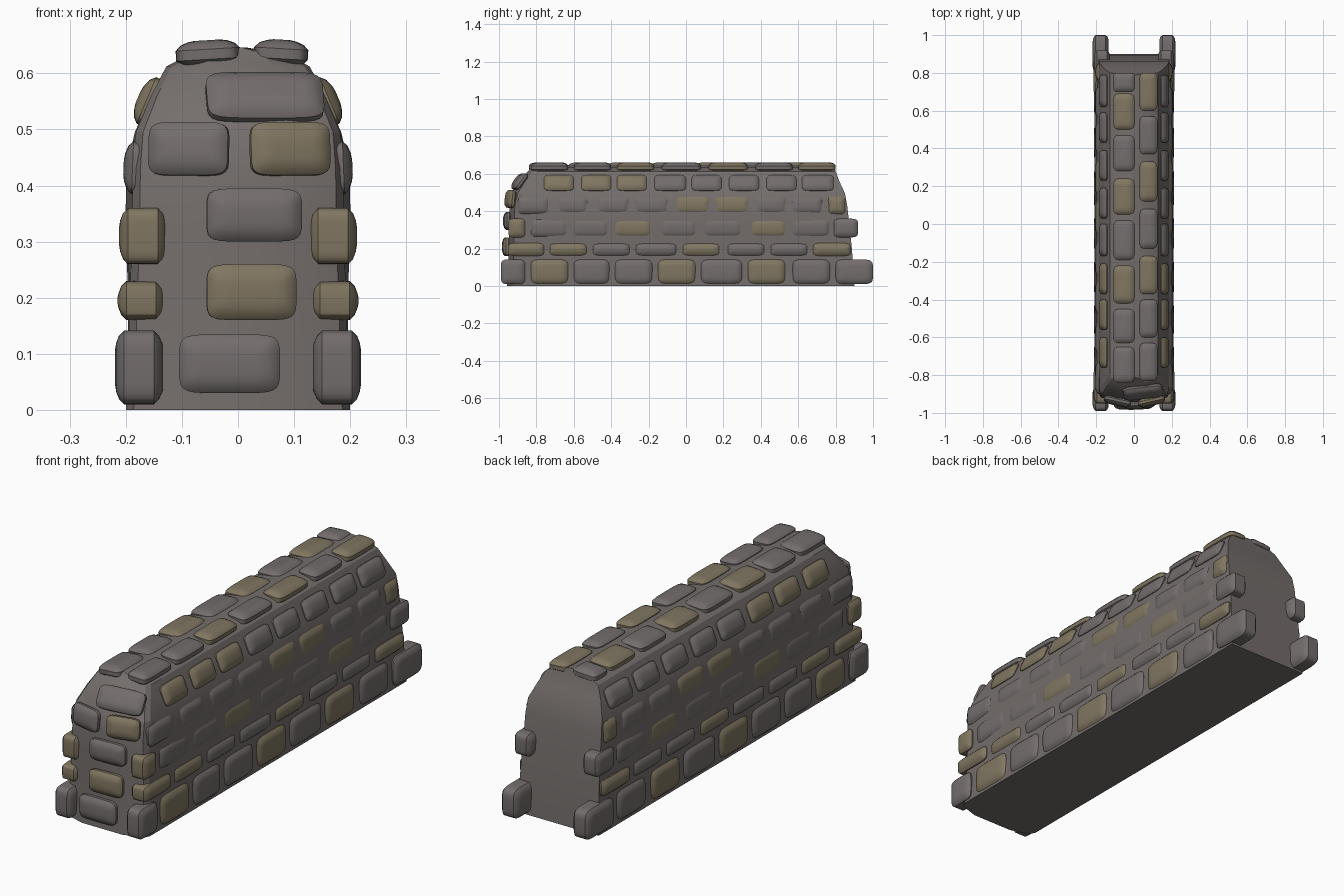
import bpy, bmesh, math
from mathutils import Vector

if "Cube" in bpy.data.objects:
    bpy.data.objects.remove(bpy.data.objects["Cube"])


def material(name, rgb):
    m = bpy.data.materials.new(name)
    m.diffuse_color = (*rgb, 1)
    m.use_nodes = True
    m.node_tree.nodes["Principled BSDF"].inputs["Base Color"].default_value = m.diffuse_color
    return m


MORTAR = material("mortar grey", (0.175, 0.155, 0.148))
GREY = material("stone grey", (0.172, 0.153, 0.150))
TAN = material("stone tan", (0.215, 0.180, 0.118))


def finish(name, bm, mats, angle=30):
    bmesh.ops.recalc_face_normals(bm, faces=bm.faces)
    me = bpy.data.meshes.new(name)
    bm.to_mesh(me)
    bm.free()
    ob = bpy.data.objects.new(name, me)
    bpy.context.collection.objects.link(ob)
    for m in mats:
        me.materials.append(m)
    bpy.ops.object.select_all(action='DESELECT')
    ob.select_set(True)
    bpy.context.view_layer.objects.active = ob
    bpy.ops.object.shade_smooth_by_angle(angle=math.radians(angle))
    return ob


def loft(bm, rings, mat=0):
    rows = [[bm.verts.new(p) for p in r] for r in rings]
    n = len(rows[0])
    faces = [bm.faces.new(rows[0][::-1]), bm.faces.new(rows[-1])]
    for a, b in zip(rows, rows[1:]):
        for i in range(n):
            j = (i + 1) % n
            faces.append(bm.faces.new((a[i], a[j], b[j], b[i])))
    for f in faces:
        f.material_index = mat


def stone(bm, face, normal, u, su, sv, thick, tan):
    """Rounded pillow stone; face is the centre of its outer surface."""
    n = Vector(normal).normalized()
    u = Vector(u).normalized()
    v = n.cross(u)
    c = Vector(face)
    dome = 0.007
    ch = min(0.009, thick * 0.25)
    # (inset from the outline, depth below the outer surface)
    layers = [(0.025, thick), (ch, thick - dome), (0, thick - dome - ch),
              (0.0, dome + ch), (ch, dome), (0.022, 0.002), (0.034, 0)]
    rings = []
    for inset, depth in layers:
        ring = []
        for k in range(24):
            t = 2 * math.pi * (k + 0.5) / 24
            x, y = math.cos(t), math.sin(t)
            p = lambda q: math.copysign(abs(q) ** 0.36, q)
            ring.append(c - n * depth + u * p(x) * max(su / 2 - inset, 0.004)
                        + v * p(y) * max(sv / 2 - inset, 0.004))
        rings.append(ring)
    loft(bm, rings, int(tan))


# Mortar core: z, half width, front y at centre, back y, side bulge
levels = [(0, .200, -.965, .90, 0), (.10, .196, -.96, .895, 0),
          (.22, .192, -.955, .885, .004), (.31, .189, -.953, .875, .012),
          (.43, .187, -.95, .862, .012), (.495, .182, -.935, .85, .002),
          (.56, .155, -.895, .82, 0), (.612, .128, -.855, .80, 0),
          (.635, .085, -.83, .795, 0), (.646, .015, -.82, .79, 0)]
rings = []
for z, w, f, b, g in levels:
    half = [(w, b), (w + g, .65), (w + g, -.70), (w, f + .06),
            (w * .93, f + .035), (w * .5, f + .008)]
    pts = half + [(-x, y) for x, y in half[::-1]]
    rings.append([(x, y, z) for x, y in pts])
bm = bmesh.new()
loft(bm, rings)
finish("wall_core", bm, [MORTAR], 20)

# Side courses: z low, z high, outer x, lean, y ranges (hundredths), tan ones
courses = [
    ("base_course", .01, .142, .213, 0,
     [(-99, -86), (-83, -63), (-60, -41), (-38, -18), (-15, 5), (8, 30),
      (33, 53), (57, 77), (80, 100)], {1, 4, 6}),
    ("second_course", .16, .23, .209, 0,
     [(-95, -76), (-73, -53), (-50, -30), (-27, -5), (-2, 18), (22, 42),
      (45, 65), (68, 88)], {0, 1, 4, 7}),
    ("third_course", .26, .36, .206, 0,
     [(-95, -86), (-83, -63), (-61, -41), (-39, -18), (-14, 6), (9, 30),
      (34, 54), (56, 77), (79, 92)], {0, 3, 6}),
    ("fourth_course", .385, .48, .204, .04,
     [(-90, -73), (-69, -52), (-48, -30), (-28, -9), (-6, 13), (15, 34),
      (37, 54), (56, 73), (76, 85)], {4, 5, 8}),
    ("leaning_course", .513, .603, .178, .40,
     [(-76, -60), (-56, -40), (-37, -21), (-17, 0), (3, 19), (23, 39),
      (43, 59), (62, 79)], {0, 1, 2}),
]
for name, z0, z1, x, lean, spans, tans in courses:
    bm = bmesh.new()
    for s in (-1, 1):
        for i, (a, b) in enumerate(spans):
            end = i in (0, len(spans) - 1) and lean < .1
            thick = .085 if end else .05
            ox = x + (.006 if end and z0 < .3 else 0)
            stone(bm, (s * ox, (a + b) / 200, (z0 + z1) / 2),
                  (s * math.cos(lean), 0, math.sin(lean)), (0, 1, 0),
                  (b - a) / 100, z1 - z0, thick, i in tans)
    finish(name, bm, [GREY, TAN])

# Two rows of cap stones along the top
caps = [(-.055, .115, -.06, .659,
         [(70, 80), (50, 69), (28, 47), (5, 24), (-19, 2), (-42, -22),
          (-63, -45), (-84, -65)], {1, 3, 5}),
        (.078, .097, .06, .660,
         [(60, 80), (37, 57), (12, 33), (-13, 8), (-37, -17), (-60, -40),
          (-83, -63)], {0, 2, 4})]
bm = bmesh.new()
for x, w, lean, z, spans, tans in caps:
    for i, (a, b) in enumerate(spans):
        stone(bm, (x, (a + b) / 200, z), (lean, 0, 1), (0, 1, 0),
              (b - a) / 100, w, .05, i in tans)
finish("cap_stones", bm, [GREY, TAN])

# Front end stones: x range, z range, outer y, yaw, tilt back, tan
front = [(-.105, .075, .03, .135, -.982, 0, 0, 0),
         (-.055, .105, .16, .26, -.982, .05, 0, 1),
         (-.055, .115, .30, .395, -.976, .05, 0, 0),
         (-.165, -.02, .42, .515, -.960, -.22, .10, 0),
         (.025, .17, .42, .515, -.960, .22, .10, 1),
         (-.055, .155, .53, .612, -.908, .12, .62, 0)]
bm = bmesh.new()
for x0, x1, z0, z1, y, yaw, tilt, tan in front:
    n = (math.sin(yaw) * math.cos(tilt), -math.cos(yaw) * math.cos(tilt),
         math.sin(tilt))
    stone(bm, ((x0 + x1) / 2, y, (z0 + z1) / 2), n,
          (math.cos(yaw), math.sin(yaw), 0), x1 - x0,
          (z1 - z0) / math.cos(tilt), .045, tan)
finish("front_stones", bm, [GREY, TAN])
